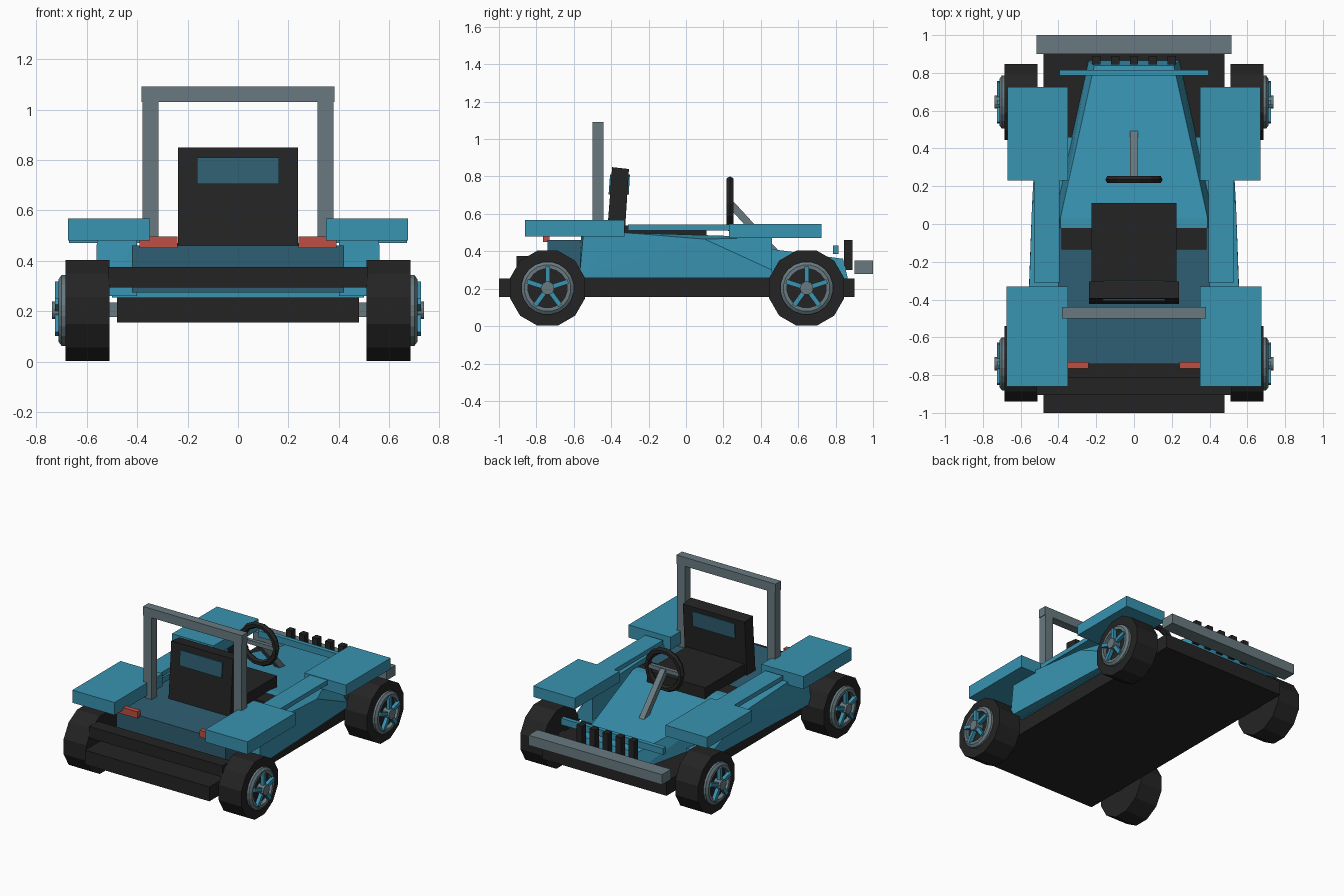
import bpy, bmesh, math
from mathutils import Vector, Matrix

if "Cube" in bpy.data.objects:
    bpy.data.objects.remove(bpy.data.objects["Cube"])


def srgb(r, g, b):
    def lin(v):
        v /= 255
        return v / 12.92 if v < 0.04045 else ((v + 0.055) / 1.055) ** 2.4
    return (lin(r), lin(g), lin(b), 1)


def material(name, rgb):
    m = bpy.data.materials.new(name)
    m.diffuse_color = srgb(*rgb)
    m.use_nodes = True
    m.node_tree.nodes["Principled BSDF"].inputs["Base Color"].default_value = m.diffuse_color
    return m


TEAL = material("teal paint", (56, 147, 177))
NAVY = material("dark blue paint", (47, 95, 114))
GREY = material("grey metal", (104, 122, 128))
BLACK = material("black", (36, 36, 36))
RED = material("red lamp", (190, 78, 66))


def finish(name, bm, mat):
    bmesh.ops.recalc_face_normals(bm, faces=bm.faces)
    me = bpy.data.meshes.new(name)
    bm.to_mesh(me)
    bm.free()
    me.materials.append(mat)
    ob = bpy.data.objects.new(name, me)
    bpy.context.collection.objects.link(ob)
    return ob


def box(name, x, y, z, mat):
    bm = bmesh.new()
    bmesh.ops.create_cube(bm, size=1)
    for v in bm.verts:
        v.co = [r[0] if c < 0 else r[1] for c, r in zip(v.co, (x, y, z))]
    return finish(name, bm, mat)


def side_box(name, s, x, y, z, mat):
    return box(name, sorted((s * x[0], s * x[1])), y, z, mat)


def hull(name, points, mat):
    bm = bmesh.new()
    for p in points:
        bm.verts.new(p)
    bmesh.ops.convex_hull(bm, input=bm.verts)
    bmesh.ops.dissolve_limit(bm, angle_limit=0.01, verts=bm.verts, edges=bm.edges)
    return finish(name, bm, mat)


def beam(name, a, b, w, mat):
    a, b = Vector(a), Vector(b)
    bm = bmesh.new()
    bmesh.ops.create_cube(bm, size=1)
    bmesh.ops.scale(bm, vec=(w, w, (b - a).length), verts=bm.verts)
    rot = (b - a).to_track_quat('Z', 'Y').to_matrix().to_4x4()
    bmesh.ops.transform(bm, matrix=Matrix.Translation((a + b) / 2) @ rot, verts=bm.verts)
    return finish(name, bm, mat)


def lathe_x(name, profile, cy, cz, n, mat, s=1):
    """Revolve a closed (x, radius) profile about an axle along x."""
    bm = bmesh.new()
    rings = []
    for i in range(n):
        a = 2 * math.pi * (i + 0.5) / n
        rings.append([bm.verts.new((s * x, cy + r * math.sin(a), cz + r * math.cos(a)))
                      for x, r in profile])
    k = len(profile)
    for i in range(n):
        p, q = rings[i], rings[(i + 1) % n]
        for j in range(k):
            bm.faces.new((p[j], p[(j + 1) % k], q[(j + 1) % k], q[j]))
    bmesh.ops.remove_doubles(bm, verts=bm.verts, dist=1e-5)
    return finish(name, bm, mat)


# Chassis, bumpers and body tub
box("chassis", (-.48, .48), (-1, .9), (.155, .255), BLACK)
box("front_bumper", (-.515, .515), (.9, 1), (.28, .35), GREY)
box("rear_bar", (-.515, .515), (-.905, -.81), (.295, .375), BLACK)
box("body_floor", (-.5, .5), (-.56, .46), (.255, .278), TEAL)
box("rear_tub", (-.42, .42), (-.74, .03), (.275, .46), NAVY)
box("cockpit_strip", (-.385, .385), (-.135, -.02), (.42, .468), BLACK)

# Sloping hood with tapered sides, and the light bar and grille at its nose
hull("hood", [(s * x, y, z) for s in (-1, 1) for x, y, z in
     ((.39, .03, .47), (.42, -.02, .255), (.39, -.02, .47), (.42, .05, .255),
      (.21, .84, .36), (.24, .865, .255))], TEAL)
box("light_bar", (-.395, .395), (.785, .815), (.385, .43), TEAL)
for i in range(5):
    x = (i - 2) * .1
    box("grille_slat", (x - .022, x + .022), (.845, .89), (.3, .46), BLACK)

for s in (-1, 1):
    # Side pods, sill plates, fenders and tail lamps
    hull("side_pod", [(s * x, y, z) for x, y, z in
         ((.40, -.57, .26), (.40, -.56, .48), (.565, -.57, .26), (.56, -.55, .48),
          (.40, -.33, .50), (.555, -.33, .50), (.40, .1, .485), (.54, .1, .465),
          (.40, .46, .26), (.52, .46, .26), (.52, .46, .30), (.40, .46, .475))], TEAL)
    side_box("sill_plate", s, (.395, .53), (-.31, .24), (.512, .543), TEAL)
    side_box("rear_fender", s, (.35, .675), (-.86, -.33), (.48, .568), TEAL)
    side_box("front_fender", s, (.35, .67), (.23, .725), (.47, .546), TEAL)
    side_box("tail_lamp", s, (.24, .39), (-.765, -.73), (.45, .496), RED)
    side_box("roll_bar_post", s, (.315, .378), (-.5, -.44), (.45, 1.03), GREY)

    # Wheels: tyre, rim, spokes and hub
    for cy in (-.74, .645):
        cz = .203
        side_box("axle", s, (.44, .56), (cy - .028, cy + .028), (.178, .235), GREY)
        lathe_x("tyre", ((.51, 0), (.51, .208), (.685, .208), (.685, 0)), cy, cz, 12, BLACK, s)
        lathe_x("rim", ((.67, .105), (.67, .142), (.70, .142), (.712, .125), (.712, .105)),
                cy, cz, 20, GREY, s)
        lathe_x("hub", ((.67, 0), (.67, .036), (.738, .036), (.738, 0)), cy, cz, 12, GREY, s)
        for i in range(5):
            a = 2 * math.pi * i / 5
            d = Vector((0, math.sin(a), math.cos(a)))
            c = Vector((s * .713, cy, cz))
            beam("spoke", c + d * .02, c + d * .115, .025, TEAL)

box("roll_bar_top", (-.382, .382), (-.5, -.44), (1.03, 1.092), GREY)

# Seat with leaning back and headrest panel
box("seat_cushion", (-.225, .225), (-.34, .11), (.44, .538), BLACK)
hull("seat_back", [(s * .238, y, z) for s in (-1, 1) for y, z in
     ((-.425, .455), (-.33, .455), (-.395, .85), (-.305, .84))], BLACK)
hull("headrest_panel", [(s * .163, y, z) for s in (-1, 1) for y, z in
     ((-.414, .705), (-.306, .705), (-.406, .81), (-.3, .81))], NAVY)

# Steering wheel, cross spoke and column
bm = bmesh.new()
N, M = 14, 6
rings = []
for i in range(N):
    a = 2 * math.pi * i / N
    ring = []
    for j in range(M):
        b = 2 * math.pi * j / M
        r = .13 + .022 * math.cos(b)
        ring.append(bm.verts.new((r * math.cos(a), .235 + .022 * math.sin(b), .652 + r * math.sin(a))))
    rings.append(ring)
for i in range(N):
    p, q = rings[i], rings[(i + 1) % N]
    for j in range(M):
        bm.faces.new((p[j], p[(j + 1) % M], q[(j + 1) % M], q[j]))
finish("steering_wheel", bm, BLACK)
box("steering_spoke", (-.12, .12), (.222, .248), (.638, .666), GREY)
beam("steering_column", (0, .24, .652), (0, .48, .39), .04, GREY)
